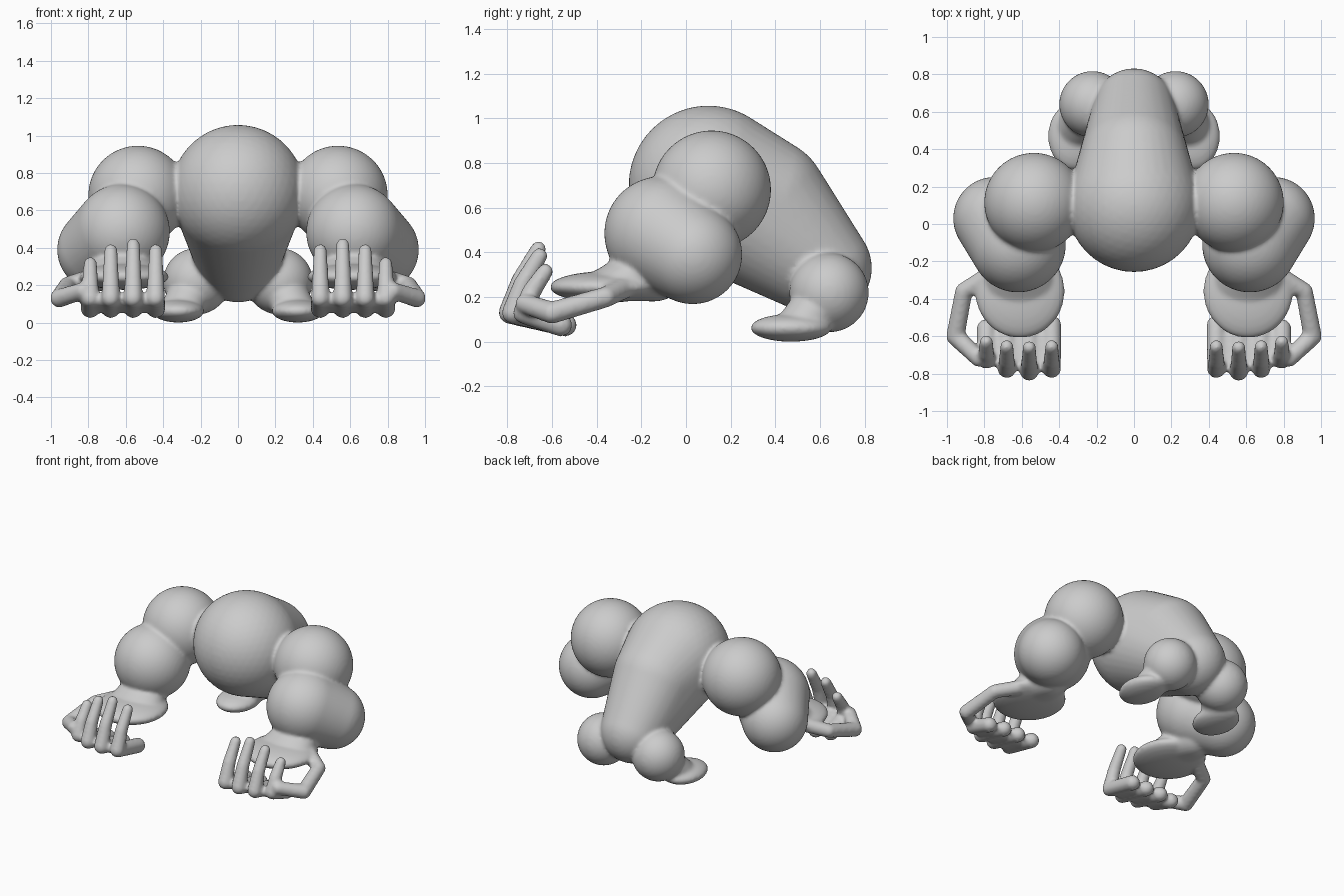
import bpy, bmesh
from mathutils import Vector, Matrix

if "Cube" in bpy.data.objects:
    bpy.data.objects.remove(bpy.data.objects["Cube"])

body = bmesh.new()


def hull(*balls):
    """Add the convex skin around balls given as (x, y, z, radius or (rx, ry, rz))."""
    part = bmesh.new()
    for x, y, z, r in balls:
        size = Vector(r) if isinstance(r, tuple) else Vector((r, r, r))
        mat = Matrix.Translation((x, y, z)) @ Matrix.Diagonal(size).to_4x4()
        bmesh.ops.create_icosphere(part, subdivisions=4 if max(size) > 0.1 else 3,
                                   radius=1, matrix=mat)
    if len(balls) > 1:
        res = bmesh.ops.convex_hull(part, input=part.verts[:])
        inner = {e for e in res["geom_interior"] + res["geom_unused"]
                 if isinstance(e, bmesh.types.BMVert)}
        bmesh.ops.delete(part, geom=list(inner), context='VERTS')
        hull_faces = {f for f in res["geom"] if isinstance(f, bmesh.types.BMFace)}
        stray = [f for f in part.faces if f not in hull_faces]
        bmesh.ops.delete(part, geom=stray, context='FACES')
    bmesh.ops.recalc_face_normals(part, faces=part.faces[:])
    tmp = bpy.data.meshes.new("part")
    part.to_mesh(tmp)
    part.free()
    body.from_mesh(tmp)
    bpy.data.meshes.remove(tmp)


def chain(points):
    """Tapered tube through balls, with round joints."""
    for a, b in zip(points, points[1:]):
        hull(a, b)


# Torso: chest, back and rump
hull((0, 0.1, 0.7, 0.357), (0, 0.345, 0.625, 0.29), (0, 0.61, 0.33, 0.222))

for s in (-1, 1):
    # Shoulder, elbow and forearm
    hull((s * 0.535, 0.115, 0.68, 0.266))
    hull((s * 0.745, 0.03, 0.39, 0.222), (s * 0.62, -0.11, 0.485, 0.256))

    # Flat palm with a wrist leading into it
    hull((s * 0.61, -0.36, 0.245, (0.24, 0.25, 0.07)))
    hull((s * 0.63, -0.14, 0.32, 0.14), (s * 0.61, -0.34, 0.25, (0.2, 0.14, 0.065)))

    # Thumb looping round to the outer finger
    chain([(s * 0.78, -0.28, 0.24, 0.05), (s * 0.91, -0.36, 0.2, 0.047),
           (s * 0.955, -0.6, 0.13, 0.05), (s * 0.83, -0.72, 0.17, 0.045)])

    # Fingers: bar along the ground, knuckle, upright tip
    for x, root, knuckle, tip, top in ((0.44, -0.54, -0.775, -0.655, 0.385),
                                       (0.56, -0.54, -0.79, -0.66, 0.415),
                                       (0.68, -0.54, -0.775, -0.655, 0.385),
                                       (0.79, -0.56, -0.725, -0.63, 0.315)):
        chain([(s * x, root, 0.075, 0.052), (s * x, knuckle, 0.13, 0.05),
               (s * x, (knuckle + tip) / 2 - 0.015, (0.13 + top) / 2, 0.043),
               (s * x, tip, top, 0.036)])
    # Web joining the finger bars
    hull((s * 0.44, -0.6, 0.085, 0.036), (s * 0.44, -0.76, 0.12, 0.036),
         (s * 0.78, -0.6, 0.085, 0.036), (s * 0.78, -0.72, 0.12, 0.036))

    # Haunch, shin and flat foot
    hull((s * 0.222, 0.64, 0.22, 0.178))
    hull((s * 0.24, 0.61, 0.17, 0.125), (s * 0.31, 0.5, 0.07, (0.11, 0.11, 0.055)))
    hull((s * 0.32, 0.47, 0.062, (0.14, 0.182, 0.062)))

mesh = bpy.data.meshes.new("body")
body.to_mesh(mesh)
body.free()
obj = bpy.data.objects.new("body", mesh)
bpy.context.collection.objects.link(obj)

# Fuse all parts into one skin and soften the joins
remesh = obj.modifiers.new("fuse", 'REMESH')
remesh.mode = 'VOXEL'
remesh.voxel_size = 0.012
remesh.use_smooth_shade = True
soften = obj.modifiers.new("soften", 'SMOOTH')
soften.factor = 0.5
soften.iterations = 7
